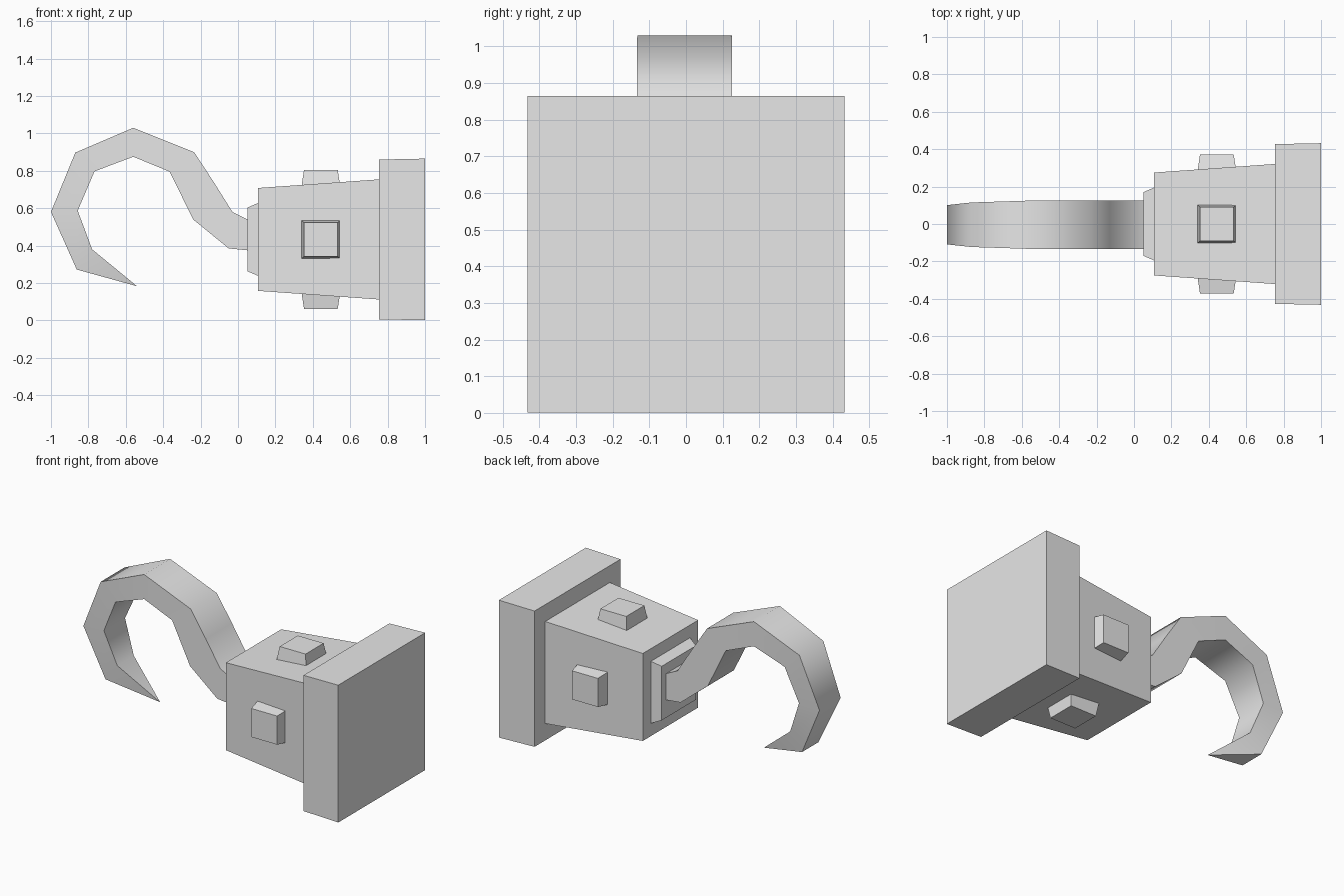
import bpy, bmesh, math
from mathutils import Vector, Matrix

cube = bpy.data.objects.get("Cube")
if cube:
    bpy.data.objects.remove(cube, do_unlink=True)

grey = bpy.data.materials.new("plain grey")
grey.use_nodes = True
grey.diffuse_color = (0.8, 0.8, 0.8, 1)
grey.node_tree.nodes["Principled BSDF"].inputs["Base Color"].default_value = (0.8, 0.8, 0.8, 1)
MID = 0.433  # height of the central axis


def loft(name, rings):
    """Join successive four-corner rings into a closed solid."""
    bm = bmesh.new()
    loops = [[bm.verts.new(p) for p in ring] for ring in rings]
    for a, b in zip(loops, loops[1:]):
        for i in range(4):
            j = (i + 1) % 4
            bm.faces.new((a[i], a[j], b[j], b[i]))
    bm.faces.new(loops[0])
    bm.faces.new(loops[-1])
    bmesh.ops.remove_doubles(bm, verts=bm.verts, dist=0.0001)
    bmesh.ops.recalc_face_normals(bm, faces=bm.faces)
    mesh = bpy.data.meshes.new(name)
    bm.to_mesh(mesh)
    bm.free()
    mesh.materials.append(grey)
    obj = bpy.data.objects.new(name, mesh)
    bpy.context.collection.objects.link(obj)
    return obj


def square(x, half_y, half_z):
    return [(x, sy * half_y, MID + sz * half_z)
            for sy, sz in ((-1, -1), (1, -1), (1, 1), (-1, 1))]


# Tapered blocks along the axis
for name, x0, h0, x1, h1 in (("base_plate", 0.755, 0.427, 1.0, 0.432),
                             ("body", 0.108, 0.275, 0.755, 0.321),
                             ("collar", 0.05, 0.17, 0.108, 0.195)):
    loft(name, [square(x0, h0, h0), square(x1, h1, h1)])

# One stud on each of the four body sides
for i, side in enumerate(("top", "front", "bottom", "back")):
    turn = Matrix.Rotation(i * math.pi / 2, 3, "X")
    rings = []
    for height, half in ((0.28, 0.104), (0.363 if side in ("top", "bottom") else 0.38, 0.09)):
        height = 0.372 if height > 0.3 else height
        rings.append([turn @ Vector((0.443 + sx * half, sy * half, height)) + Vector((0, 0, MID))
                      for sx, sy in ((-1, -1), (1, -1), (1, 1), (-1, 1))])
    loft(side + "_stud", rings)

# Hook: outer x, z, inner x, z, half width, ending in a point
sections = [
    (0.06, 0.535, 0.06, 0.374, 0.13),
    (-0.03, 0.58, -0.05, 0.385, 0.13),
    (-0.13, 0.74, -0.24, 0.54, 0.13),
    (-0.235, 0.9, -0.365, 0.795, 0.13),
    (-0.56, 1.03, -0.56, 0.875, 0.129),
    (-0.87, 0.897, -0.767, 0.797, 0.119),
    (-1.0, 0.58, -0.857, 0.587, 0.105),
    (-0.862, 0.272, -0.78, 0.38, 0.082),
    (-0.54, 0.183, -0.54, 0.183, 0.0),
]
rings = [[(ox, -w - 0.004, oz), (ox, w - 0.004, oz), (ix, w - 0.004, iz), (ix, -w - 0.004, iz)]
         for ox, oz, ix, iz, w in sections[:-1]]
tip_x, tip_z = sections[-1][:2]
rings.append([(tip_x, y, tip_z) for y in (-0.004, -0.003, -0.003, -0.004)])
hook = loft("hook", rings)
bpy.ops.object.select_all(action="DESELECT")
hook.select_set(True)
bpy.context.view_layer.objects.active = hook
bpy.ops.object.shade_smooth_by_angle(angle=math.radians(48))
